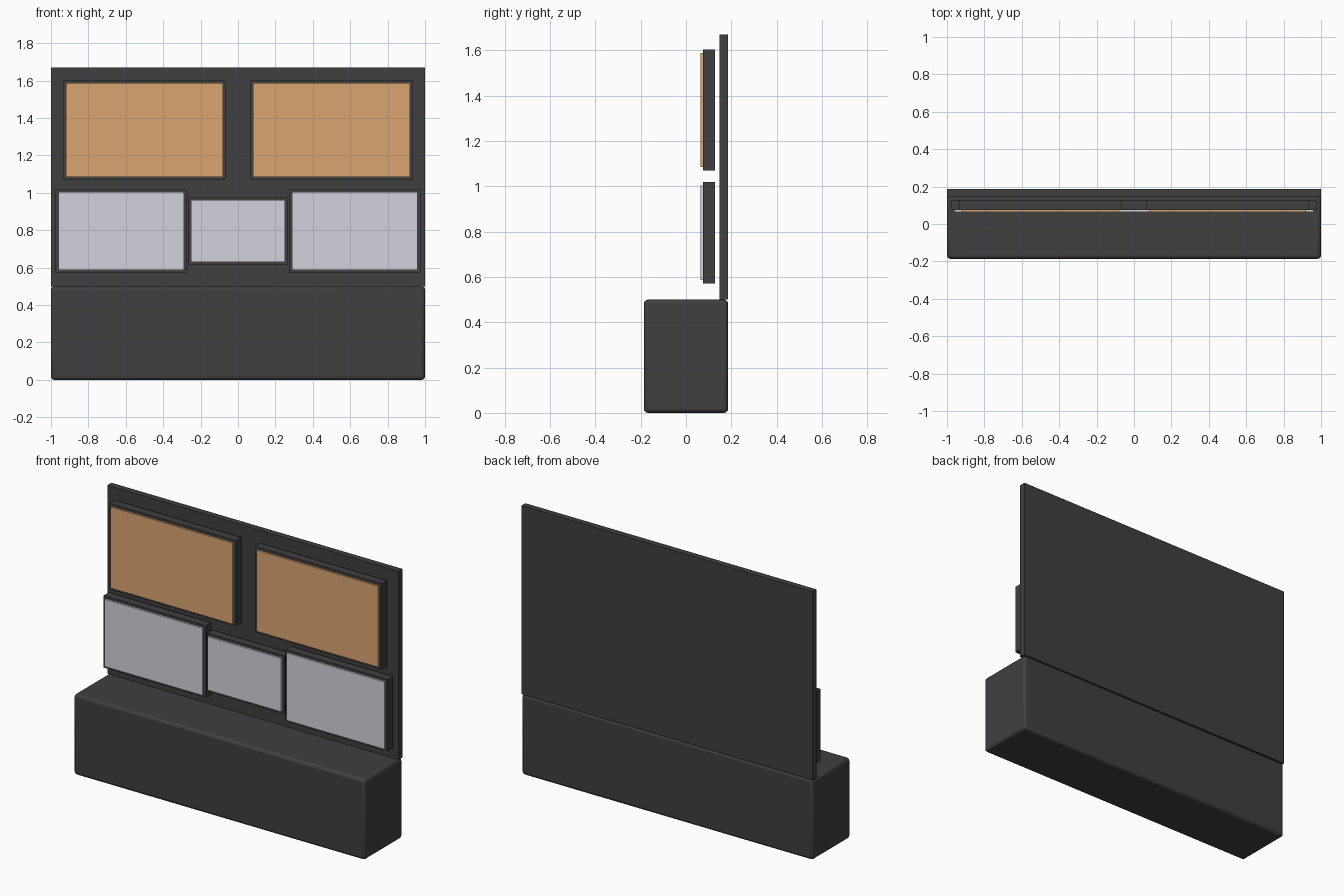
import bpy

if "Cube" in bpy.data.objects:
    bpy.data.objects.remove(bpy.data.objects["Cube"])


def material(name, rgb):
    m = bpy.data.materials.new(name)
    m.diffuse_color = (*rgb, 1)
    m.use_nodes = True
    m.node_tree.nodes["Principled BSDF"].inputs["Base Color"].default_value = m.diffuse_color
    return m


DARK = material("charcoal", (0.05, 0.05, 0.053))
ORANGE = material("warm_orange", (0.72, 0.38, 0.165))
PALE = material("pale_grey", (0.65, 0.65, 0.72))


def box(name, x, y, z, mat, bevel=0, segments=2):
    """Box spanning the given (min, max) ranges."""
    spans = (x, y, z)
    bpy.ops.mesh.primitive_cube_add(size=1, location=[(a + b) / 2 for a, b in spans])
    ob = bpy.context.object
    ob.name = name
    ob.scale = [b - a for a, b in spans]
    bpy.ops.object.transform_apply(location=False, rotation=False, scale=True)
    ob.data.materials.append(mat)
    if bevel:
        mod = ob.modifiers.new("soft_edges", 'BEVEL')
        mod.width = bevel
        mod.segments = segments
        bpy.ops.object.shade_smooth_by_angle()
    return ob


def monitor(name, cx, cz, w, h, mat):
    """Dark housing with a thin screen standing proud of its front."""
    def span(c, size):
        return (c - size / 2, c + size / 2)
    box(name + "_housing", span(cx, w), (0.075, 0.127), span(cz, h), DARK)
    box(name + "_screen", span(cx, w - 0.03), (0.063, 0.078), span(cz, h - 0.03), mat)


# Base cabinet and tall back panel
box("base_cabinet", (-1, 1), (-0.186, 0.186), (0, 0.5), DARK, bevel=0.018, segments=3)
box("back_panel", (-1, 1), (0.147, 0.186), (0.5, 1.67), DARK)

# Paired monitors: large upper row and lower side row
for side, s in (("left", -1), ("right", 1)):
    monitor("upper_" + side, s * 0.5, 1.336, 0.867, 0.533, ORANGE)
    monitor("lower_" + side, s * 0.625, 0.795, 0.702, 0.447, PALE)

# Smaller central monitor
monitor("lower_centre", 0, 0.795, 0.534, 0.361, PALE)
